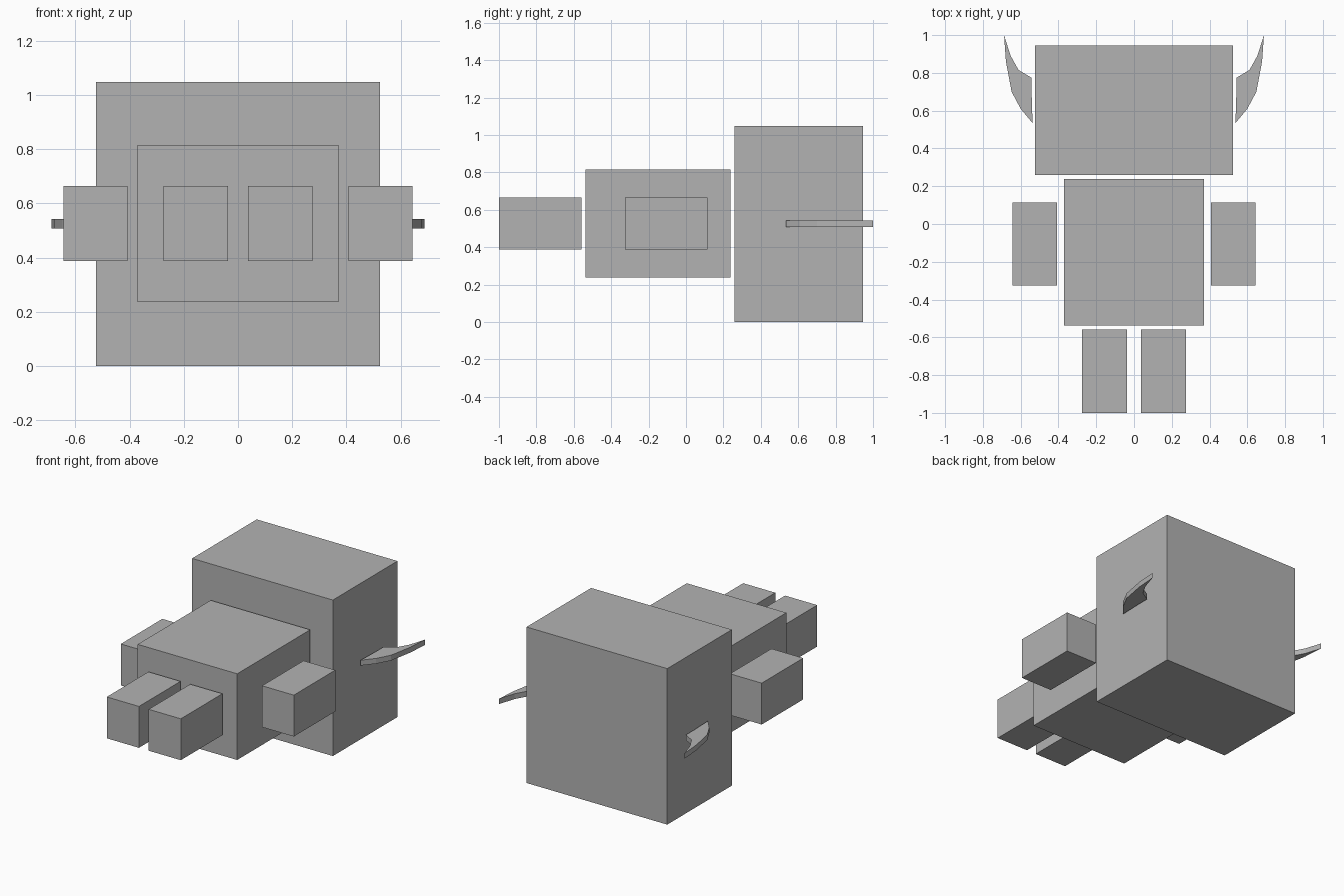
import bpy, bmesh

if "Cube" in bpy.data.objects:
    bpy.data.objects.remove(bpy.data.objects["Cube"])

grey = bpy.data.materials.new("plain_grey")
grey.diffuse_color = (0.45, 0.45, 0.45, 1)
grey.use_nodes = True
grey.node_tree.nodes["Principled BSDF"].inputs["Base Color"].default_value = grey.diffuse_color


def prism(name, outline, z0, z1):
    """Extrude a flat outline (x, y) from z0 up to z1."""
    bm = bmesh.new()
    base = bm.faces.new([bm.verts.new((x, y, z0)) for x, y in outline])
    top = bmesh.ops.extrude_face_region(bm, geom=[base])["geom"]
    verts = [v for v in top if isinstance(v, bmesh.types.BMVert)]
    bmesh.ops.translate(bm, vec=(0, 0, z1 - z0), verts=verts)
    bmesh.ops.recalc_face_normals(bm, faces=bm.faces)
    mesh = bpy.data.meshes.new(name)
    bm.to_mesh(mesh)
    bm.free()
    mesh.materials.append(grey)
    obj = bpy.data.objects.new(name, mesh)
    bpy.context.collection.objects.link(obj)
    return obj


def box(name, x0, x1, y0, y1, z0, z1):
    return prism(name, [(x0, y0), (x1, y0), (x1, y1), (x0, y1)], z0, z1)


# Head and body, lying along y
box("head", -0.523, 0.523, 0.26, 0.946, 0.0, 1.048)
box("body", -0.37, 0.37, -0.537, 0.238, 0.237, 0.816)

# Horn outline: outer curve to the tip, then back along the inner hook
horn = [(0.537, 0.534), (0.60, 0.61), (0.648, 0.70), (0.678, 0.86), (0.688, 1.0),
        (0.653, 0.89), (0.611, 0.815), (0.542, 0.774), (0.542, 0.69)]

# Paired limbs and horns
for side, s in (("left", -1), ("right", 1)):
    box(side + "_leg", s * 0.036, s * 0.275, -1.0, -0.558, 0.387, 0.665)
    box(side + "_arm", s * 0.407, s * 0.643, -0.326, 0.115, 0.387, 0.665)
    prism(side + "_horn", [(s * x, y) for x, y in horn], 0.507, 0.543)
